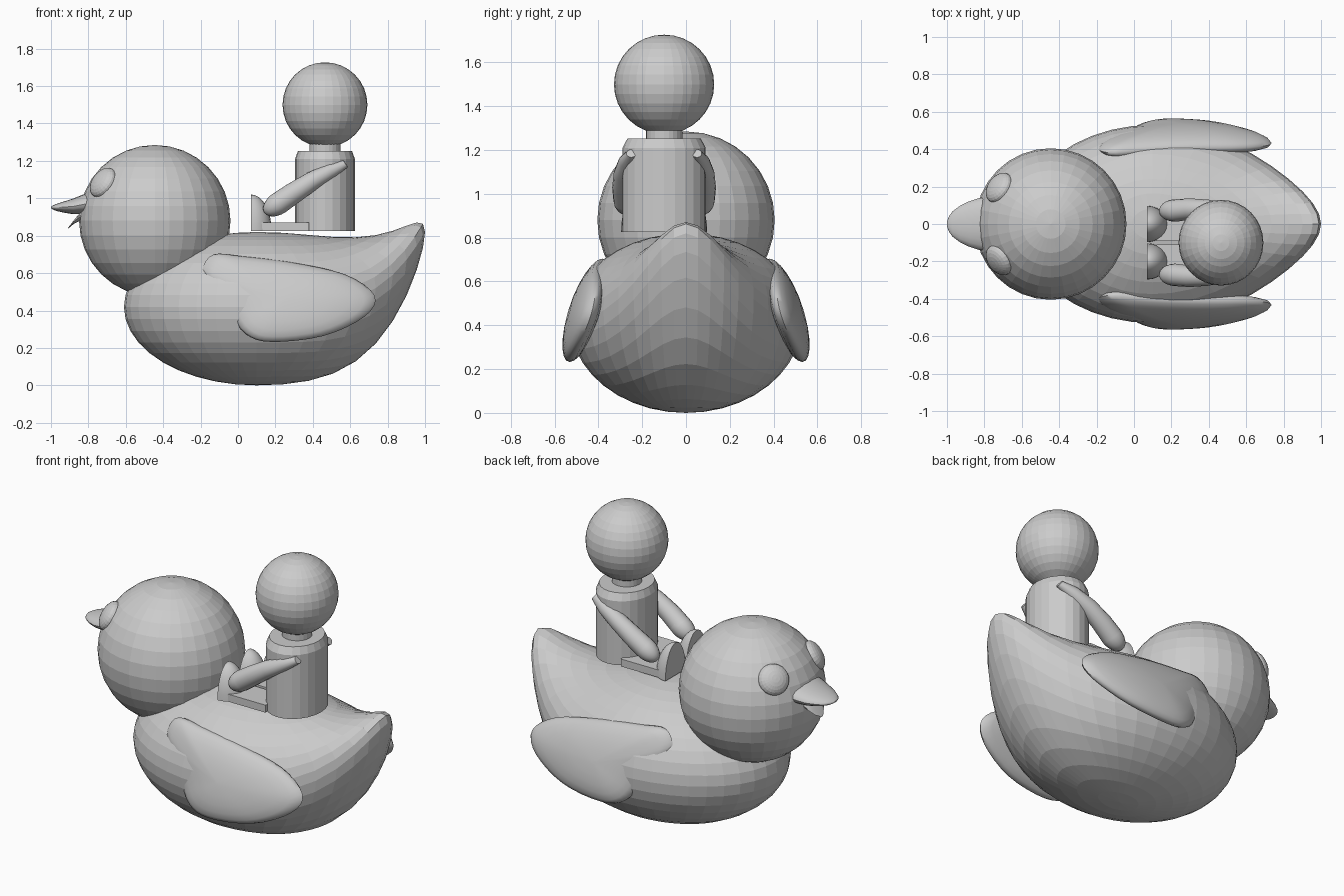
import bpy, bmesh, math
from mathutils import Vector, Matrix

if "Cube" in bpy.data.objects:
    bpy.data.objects.remove(bpy.data.objects["Cube"])


def finish(name, bm, smooth=None):
    bmesh.ops.recalc_face_normals(bm, faces=bm.faces)
    me = bpy.data.meshes.new(name)
    bm.to_mesh(me)
    bm.free()
    ob = bpy.data.objects.new(name, me)
    bpy.context.collection.objects.link(ob)
    if smooth:
        bpy.ops.object.select_all(action='DESELECT')
        ob.select_set(True)
        bpy.context.view_layer.objects.active = ob
        bpy.ops.object.shade_smooth_by_angle(angle=math.radians(smooth))
    return ob


def ball(name, loc, radii, seg=32, rings=16, rot=None, smooth=None):
    bm = bmesh.new()
    bmesh.ops.create_uvsphere(bm, u_segments=seg, v_segments=rings, radius=1)
    m = Matrix.Translation(loc) @ (rot or Matrix()) @ Matrix.Diagonal((*radii, 1))
    bm.transform(m)
    return finish(name, bm, smooth)


def loft(name, rings, smooth=None):
    """Skin a list of equal-length point rings and cap both ends."""
    bm = bmesh.new()
    vs = [[bm.verts.new(p) for p in r] for r in rings]
    n = len(vs[0])
    for a, b in zip(vs, vs[1:]):
        for i in range(n):
            j = (i + 1) % n
            bm.faces.new((a[i], a[j], b[j], b[i]))
    bm.faces.new(vs[0])
    bm.faces.new(vs[-1])
    return finish(name, bm, smooth)


def ellipse(c, u, v, n=24):
    c, u, v = Vector(c), Vector(u), Vector(v)
    return [c + u * math.cos(2 * math.pi * i / n) + v * math.sin(2 * math.pi * i / n) for i in range(n)]


def smooth_loop(pts, k=4):
    """Closed Catmull-Rom curve through pts."""
    out, n = [], len(pts)
    P = [Vector(p) for p in pts]
    for i in range(n):
        a, b, c, d = P[i - 1], P[i], P[(i + 1) % n], P[(i + 2) % n]
        for s in range(k):
            t = s / k
            out.append(0.5 * (2 * b + (c - a) * t + (2 * a - 5 * b + 4 * c - d) * t * t
                              + (3 * b - a - 3 * c + d) * t ** 3))
    return out


# duck body: sphere stretched into a hull, tail end swept upward
bm = bmesh.new()
bmesh.ops.create_uvsphere(bm, u_segments=40, v_segments=20, radius=1)
for v in bm.verts:
    t, y, z = v.co
    tail = max(t, 0)
    v.co.x = 0.1 + t * (0.9 if t > 0 else 0.71)
    v.co.y = y * 0.53 * (1 - 0.35 * tail ** 2)
    v.co.z = 0.42 + z * (0.40 if z > 0 else 0.42) + 0.40 * tail ** 4
finish("duck_body", bm)

# duck head
HEAD = Vector((-0.445, 0, 0.88))
ball("duck_head", HEAD, (0.405, 0.405, 0.405))

# eyes: flattened balls lying on the head
for side, s in (("left", 1), ("right", -1)):
    d = Vector((-0.285, 0.2 * s, 0.21)).normalized()
    rot = d.to_track_quat('Z', 'Y').to_matrix().to_4x4()
    ball("eye_" + side, HEAD + d * 0.395, (0.088, 0.088, 0.045), 24, 12, rot)

# upper beak: (x, centre z, half width, half height)
sections = [(-0.78, 0.975, 0.145, 0.065), (-0.83, 0.967, 0.138, 0.052), (-0.88, 0.957, 0.122, 0.042),
            (-0.93, 0.953, 0.098, 0.030), (-0.97, 0.951, 0.068, 0.019), (-0.99, 0.951, 0.040, 0.011),
            (-1.0, 0.951, 0.012, 0.004)]
loft("upper_beak", [ellipse((x, 0, z), (0, w, 0), (0, 0, h), 20) for x, z, w, h in sections], 40)

# lower beak: small drooping wedge
low = [(-0.80, 0.935, 0.085, 0.045), (-0.855, 0.900, 0.072, 0.036), (-0.885, 0.868, 0.048, 0.022),
       (-0.908, 0.842, 0.012, 0.005)]
loft("lower_beak", [ellipse((x, 0, z), (0, w, 0), (h * 0.6, 0, h), 20) for x, z, w, h in low], 40)

# wings: lens-shaped pads on a smooth outline, leaning outward at the bottom
outline = [(-0.19, 0.62), (-0.13, 0.70), (0.02, 0.69), (0.30, 0.655), (0.58, 0.59), (0.73, 0.48),
           (0.68, 0.37), (0.46, 0.265), (0.18, 0.232), (0.04, 0.275), (-0.05, 0.40), (-0.15, 0.54)]
loop = smooth_loop([(x, 0, z) for x, z in outline])
mid = Vector((0.24, 0, 0.46))
for side, s in (("left", 1), ("right", -1)):
    rings = []
    for k in range(13):
        a = math.radians(-87 + 174 * k / 12)
        ring = []
        for p in loop:
            q = mid + (p - mid) * math.cos(a)
            y = 0.395 + 0.29 * (0.70 - q.z) - 0.12 * (q.x - 0.2) ** 2 + 0.075 * math.sin(a)
            ring.append((q.x, s * y, q.z))
        rings.append(ring)
    loft("wing_" + side, rings, 60)

# rider torso with chamfered shoulders, neck and head
CX, CY = 0.465, -0.10
torso = [(0.825, 0.16, 0.19), (1.21, 0.16, 0.19), (1.252, 0.145, 0.168)]
loft("rider_torso", [ellipse((CX, CY, z), (a, 0, 0), (0, b, 0), 24) for z, a, b in torso])
loft("rider_neck", [ellipse((CX, CY, z), (0.083, 0, 0), (0, 0.083, 0), 24) for z in (1.24, 1.31)])
ball("rider_head", (CX, CY, 1.50), (0.227, 0.229, 0.227))

for side, s in (("left", 1), ("right", -1)):
    # arm: tapered sleeve from shoulder down to the hand
    path = [((0.575, 0.150, 1.185), 0.022), ((0.50, 0.168, 1.150), 0.040), ((0.40, 0.180, 1.095), 0.050),
            ((0.30, 0.180, 1.030), 0.057), ((0.22, 0.172, 0.975), 0.060)]
    d = Vector((-0.83, -0.02 * s, -0.55)).normalized()
    u = d.cross(Vector((0, 0, 1))).normalized()
    w = u.cross(d)
    place = lambda p: Vector((p[0], CY + s * p[1], p[2]))
    loft("arm_" + side, [ellipse(place(p), u * r, w * r, 16) for p, r in path], 40)
    # hand: rounded end
    rot = d.to_track_quat('Z', 'Y').to_matrix().to_4x4()
    ball("hand_" + side, place(path[-1][0]), (0.060, 0.060, 0.095), 16, 12, rot, 40)

    # leg: flat plank forward of the torso
    bm = bmesh.new()
    bmesh.ops.create_cube(bm, size=1)
    bm.transform(Matrix.Translation((0.25, CY + s * 0.095, 0.848)) @ Matrix.Diagonal((0.26, 0.17, 0.045, 1)))
    finish("leg_" + side, bm)

    # foot: quarter ball with an upright flat sole facing forward
    bm = bmesh.new()
    bmesh.ops.create_uvsphere(bm, u_segments=24, v_segments=16, radius=1)
    for no in ((-1, 0, 0), (0, 0, -1)):
        cut = bmesh.ops.bisect_plane(bm, geom=bm.verts[:] + bm.edges[:] + bm.faces[:], dist=1e-4,
                                     plane_co=(0, 0, 0), plane_no=no, clear_outer=True)
        edges = [e for e in cut["geom_cut"] if isinstance(e, bmesh.types.BMEdge)]
        bmesh.ops.holes_fill(bm, edges=edges)
    bm.transform(Matrix.Translation((0.07, CY + s * 0.1, 0.825)) @ Matrix.Diagonal((0.11, 0.097, 0.195, 1)))
    finish("foot_" + side, bm, 40)
